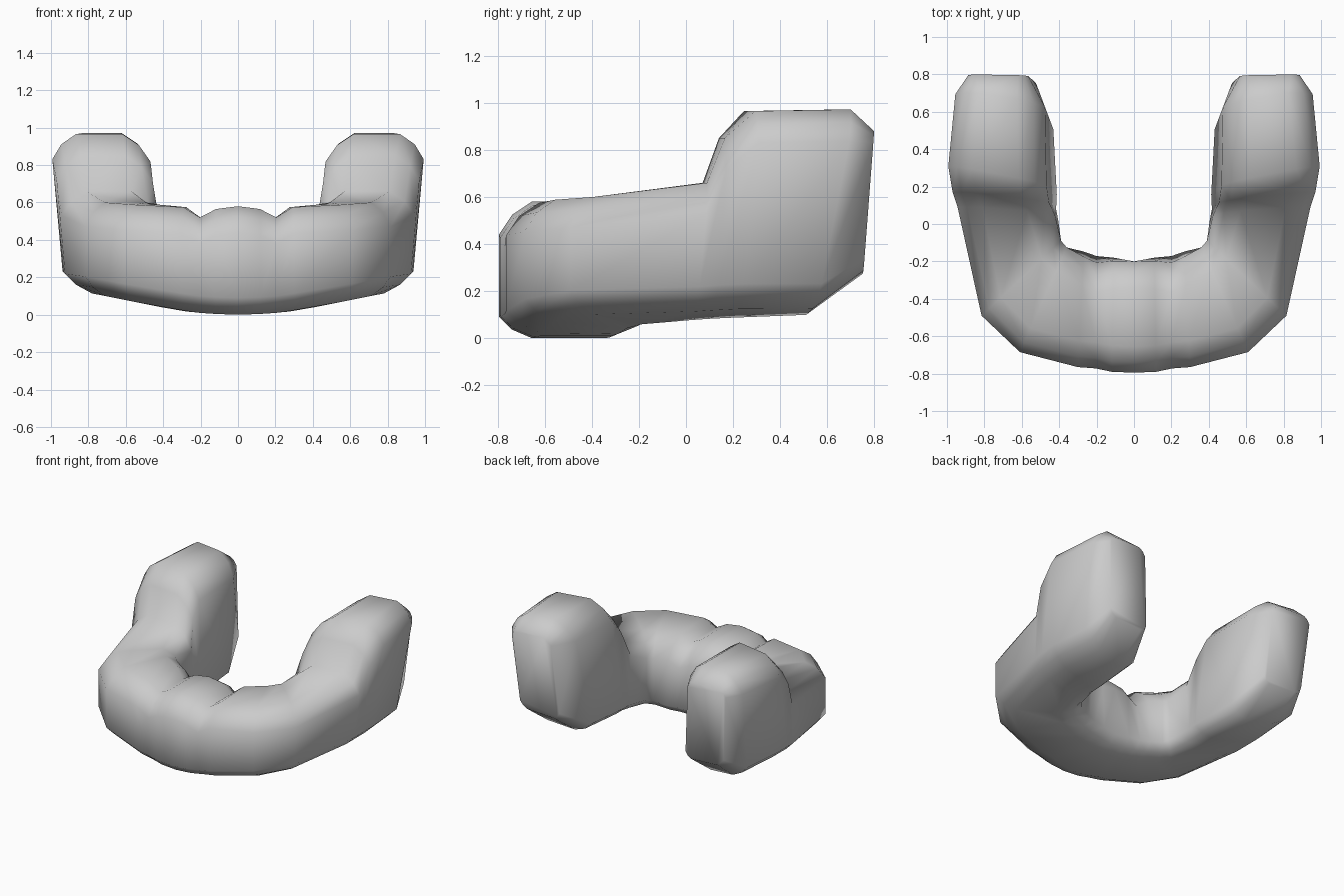
import bpy, bmesh
from mathutils import Vector

if "Cube" in bpy.data.objects:
    bpy.data.objects.remove(bpy.data.objects["Cube"])

# Half-arch stations, centre front to back end:
# inner xy, outer xy, bottom z (inner, outer), top z,
# bottom shift (dx, dy, extra dy of inner side)
STATIONS = [
    ((0, -.20), (0, -.795), (0, 0), .58, (0, 0, 0)),
    ((.11, -.205), (.12, -.79), (.004, .004), .565, (0, 0, .03)),
    ((.20, -.225), (.205, -.772), (.01, .01), .52, (0, 0, .065)),
    ((.27, -.185), (.30, -.765), (.015, .025), .575, (0, 0, .045)),
    ((.36, -.125), (.61, -.685), (.03, .08), .588, (0, 0, 0)),
    ((.39, -.09), (.815, -.49), (.04, .12), .60, (0, 0, 0)),
    ((.43, .06), (.95, .10), (.055, .135), .66, (-.03, -.05, 0)),
    ((.465, .125), (.98, .18), (.06, .14), .85, (-.055, -.05, 0)),
    ((.48, .22), (1.005, .32), (.065, .145), .965, (-.075, -.07, 0)),
    ((.485, .65), (.965, .72), (.08, .145), .972, (-.06, -.16, 0)),
    ((.57, .795), (.89, .80), (.27, .29), .88, (-.05, -.045, 0)),
]


def cross_section(inner, outer, zb, zt, shift, cw, ct, cb):
    """Chamfered box section with 12 points."""
    width = (Vector(outer) - Vector(inner)).length
    k = .4
    a, h = cw / width, zt - sum(zb) / 2
    t, b = ct / h, cb / h
    uv = [(0, b), (a * k, b * k), (a, 0),
          (1 - a, 0), (1 - a * k, b * k), (1, b),
          (1, 1 - t), (1 - a * k, 1 - t * k), (1 - a, 1),
          (a, 1), (a * k, 1 - t * k), (0, 1 - t)]
    pts = []
    for u, v in uv:
        p = Vector(inner).lerp(Vector(outer), u)
        p += Vector((shift[0], shift[1] + shift[2] * (1 - u))) * (1 - v)
        low = zb[0] + (zb[1] - zb[0]) * u
        pts.append((p.x, p.y, low + (zt - low) * v))
    return pts


# Curved arch with upright rear ends, lofted through the sections
bm = bmesh.new()
rings = []
for i, station in enumerate(STATIONS):
    last = i == len(STATIONS) - 1
    sizes = (.05, .05, .05) if last else (.14, .14, .09)
    rings.append([bm.verts.new(p) for p in cross_section(*station, *sizes)])
for r, s in zip(rings, rings[1:]):
    for j in range(12):
        k = (j + 1) % 12
        bm.faces.new((r[j], r[k], s[k], s[j]))
bm.faces.new(rings[-1])

# Mirror to the other side and weld at the centre
bmesh.ops.mirror(bm, geom=bm.verts[:] + bm.edges[:] + bm.faces[:],
                 axis='X', merge_dist=.0005)
bmesh.ops.remove_doubles(bm, verts=bm.verts[:], dist=.0005)
bmesh.ops.recalc_face_normals(bm, faces=bm.faces[:])

mesh = bpy.data.meshes.new("lower_jaw")
bm.to_mesh(mesh)
bm.free()
jaw = bpy.data.objects.new("lower_jaw", mesh)
bpy.context.collection.objects.link(jaw)
for poly in mesh.polygons:
    poly.use_smooth = True
